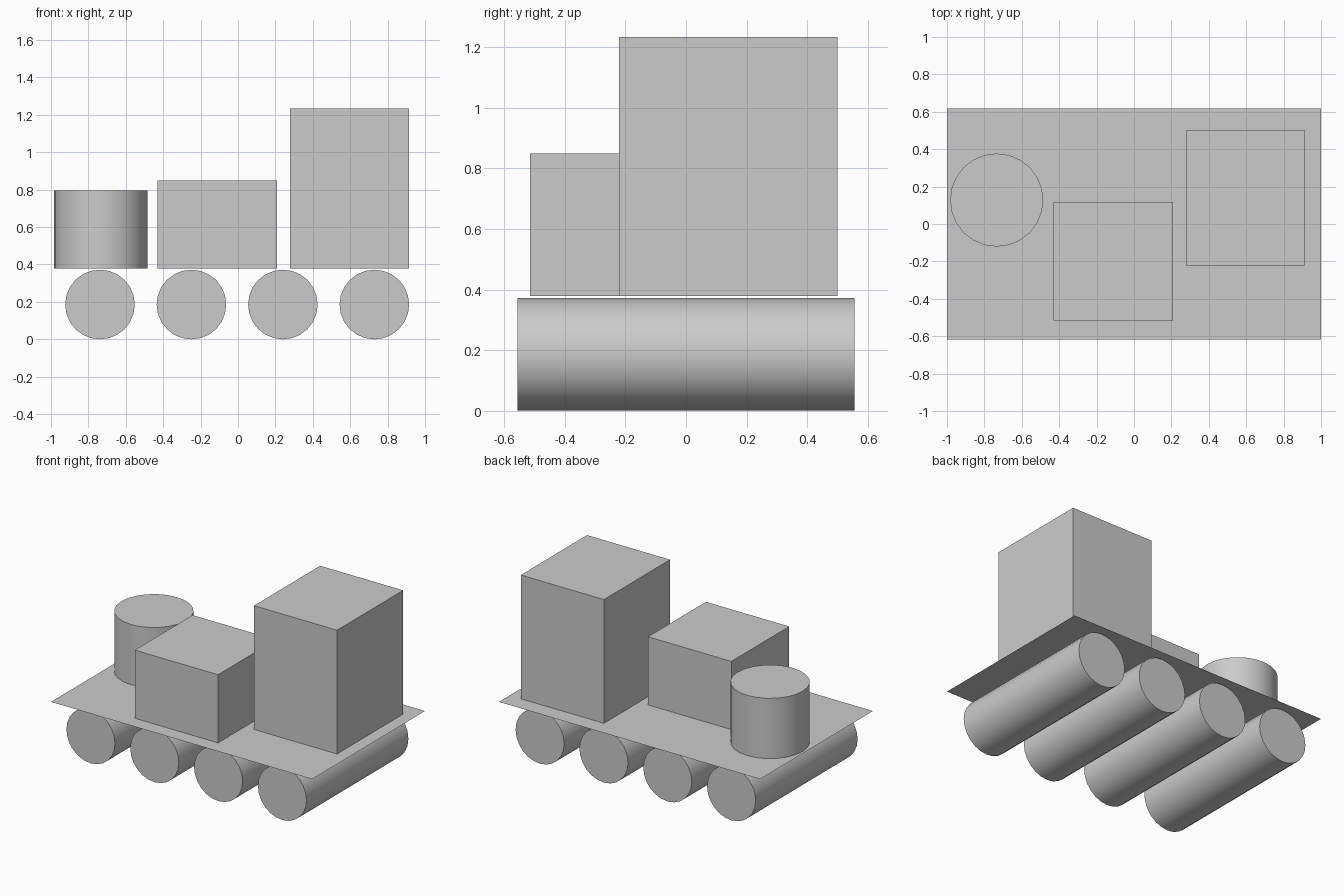
import bpy
from math import radians

if "Cube" in bpy.data.objects:
    bpy.data.objects.remove(bpy.data.objects["Cube"])

DECK_Z = 0.378


def box(name, x0, x1, y0, y1, top):
    bpy.ops.mesh.primitive_cube_add(size=1)
    ob = bpy.context.object
    ob.name = name
    ob.location = ((x0 + x1) / 2, (y0 + y1) / 2, (DECK_Z + top) / 2)
    ob.scale = (x1 - x0, y1 - y0, top - DECK_Z)
    bpy.ops.object.transform_apply(location=False, rotation=False, scale=True)


def cylinder(name, radius, depth, location, rotation=(0, 0, 0)):
    bpy.ops.mesh.primitive_cylinder_add(vertices=24, radius=radius, depth=depth,
                                        location=location, rotation=rotation)
    bpy.context.object.name = name
    bpy.ops.object.shade_smooth_by_angle(angle=radians(30))


# Thin deck sheet
bpy.ops.mesh.primitive_plane_add(size=1, location=(0, 0, DECK_Z))
deck = bpy.context.object
deck.name = "deck"
deck.scale = (2.0, 1.235, 1)
bpy.ops.object.transform_apply(location=False, rotation=False, scale=True)

# Rollers under the deck
for i in range(4):
    cylinder(f"roller_{i + 1}", 0.186, 1.115, (-0.738 + i * 0.489, 0, 0.186),
             (radians(90), 0, 0))

# Cargo on the deck
cylinder("drum", 0.249, 0.795 - DECK_Z, (-0.734, 0.128, (DECK_Z + 0.795) / 2))
box("low_crate", -0.43, 0.208, -0.515, 0.118, 0.85)
box("tall_crate", 0.278, 0.914, -0.222, 0.501, 1.235)
